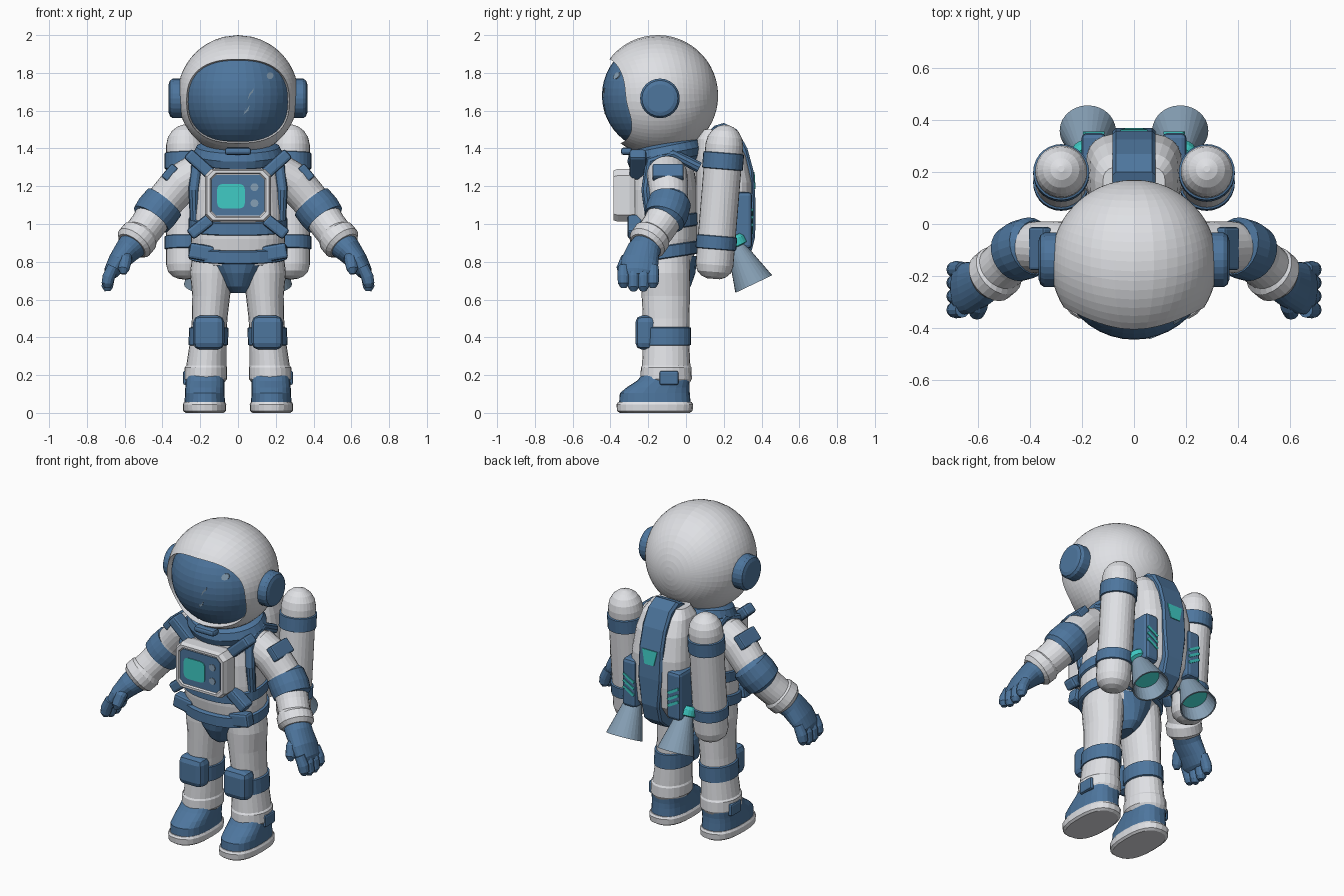
import bpy, bmesh, math
from mathutils import Vector, Matrix

cube = bpy.data.objects.get("Cube")
if cube:
    bpy.data.objects.remove(cube, do_unlink=True)


def material(name, colour):
    m = bpy.data.materials.new(name)
    m.use_nodes = True
    m.diffuse_color = (*colour, 1)
    m.node_tree.nodes["Principled BSDF"].inputs["Base Color"].default_value = (*colour, 1)
    return m


white = material("suit white", (.74, .75, .78))
blue = material("suit blue", (.075, .18, .34))
cyan = material("glow cyan", (.05, .6, .56))
steel = material("steel grey blue", (.24, .35, .46))
parts = []


def finish(name, bm, mat, pair=False):
    """Turn a bmesh into an object; pairs are mirrored across x = 0."""
    bmesh.ops.recalc_face_normals(bm, faces=bm.faces)
    mesh = bpy.data.meshes.new(name)
    bm.to_mesh(mesh)
    bm.free()
    mesh.materials.append(mat)
    obj = bpy.data.objects.new(name, mesh)
    bpy.context.scene.collection.objects.link(obj)
    if pair:
        obj.modifiers.new("mirror", 'MIRROR').use_mirror_merge = False
    parts.append(obj)
    return obj


def loft(name, rings, mat, pair=False):
    """Skin a list of equal rings and cap both ends."""
    bm = bmesh.new()
    rows = [[bm.verts.new(p) for p in ring] for ring in rings]
    n = len(rows[0])
    for a, b in zip(rows, rows[1:]):
        for i in range(n):
            j = (i + 1) % n
            bm.faces.new((a[i], a[j], b[j], b[i]))
    bm.faces.new(rows[0])
    bm.faces.new(rows[-1])
    return finish(name, bm, mat, pair)


def oval(a, b, n=24, power=2):
    """Superellipse outline; power 2 is an ellipse, higher is boxier."""
    out = []
    for i in range(n):
        c, s = math.cos(math.tau * i / n), math.sin(math.tau * i / n)
        out.append((math.copysign(abs(c) ** (2 / power), c) * a,
                    math.copysign(abs(s) ** (2 / power), s) * b))
    return out


def tube(name, points, mat, pair=False, axis=None, n=24, power=2, ref=(0, 1, 0)):
    """Sweep ovals through points (x, y, z, radius along ref, other radius)."""
    pos = [Vector(p[:3]) for p in points]
    rings = []
    for i, p in enumerate(points):
        t = Vector(axis) if axis else pos[min(i + 1, len(pos) - 1)] - pos[max(i - 1, 0)]
        t.normalize()
        u = Vector(ref)
        u = (u - t * u.dot(t)).normalized()
        w = t.cross(u)
        rings.append([pos[i] + u * a + w * b for a, b in oval(p[3], p[-1], n, power)])
    return loft(name, rings, mat, pair)


def box(name, centre, size, mat, pair=False, turn=0, bevel=.015):
    """Bevelled block, turned about y (degrees)."""
    bm = bmesh.new()
    bmesh.ops.create_cube(bm, size=1, matrix=Matrix.Diagonal((*size, 1)))
    if bevel:
        bmesh.ops.bevel(bm, geom=bm.edges[:], offset=bevel, segments=2, profile=.5, affect='EDGES')
    bm.transform(Matrix.Translation(centre) @ Matrix.Rotation(math.radians(turn), 4, 'Y'))
    return finish(name, bm, mat, pair)


def plate(name, outline, y, mat, at=(0, 0), thick=.006):
    """Thin plate facing the front, from an x-z outline."""
    return loft(name, [[(a + at[0], yy, b + at[1]) for a, b in outline]
                       for yy in (y, y + thick)], mat)


# Helmet: a sphere swept from the rim of the face opening to the back
head = Vector((0, -.15, 1.68))
R = .32
rim = [(a, b - .03) for a, b in oval(.272, .222, 56, 2.5)]
rings = []
for scale, radius in ((.95, .285), (.98, .30)):
    rings.append([head + Vector((a * scale, -math.sqrt(radius ** 2 - (a * a + b * b) * scale ** 2), b * scale))
                  for a, b in rim])
steps = 22
for k in range(steps):
    ring = []
    for a, b in rim:
        d = math.hypot(a, b)
        start = math.asin(d / R)
        ang = start + (math.pi - .02 - start) * k / (steps - 1)
        ring.append(head + R * Vector((a / d * math.sin(ang), -math.cos(ang), b / d * math.sin(ang))))
    rings.append(ring)
loft("helmet", rings, white)

# Visor with two glints
bm = bmesh.new()
V = .295
bmesh.ops.create_uvsphere(bm, u_segments=40, v_segments=24, radius=V, matrix=Matrix.Translation(head))
finish("visor", bm, blue)
streak = [(.03, 1.58), (.055, 1.6), (.085, 1.72), (.06, 1.69)]
dot = [(.17 + a, 1.785 + b) for a, b in oval(.018, .018, 12)]
for name, shape in (("visor_streak", streak), ("visor_dot", dot)):
    loft(name, [[(x, head.y - off - math.sqrt(V ** 2 - x * x - (z - head.z) ** 2), z) for x, z in shape]
                for off in (.004, -.003)], steel)
tube("ear_caps", [(.28, -.138, 1.665, .105), (.345, -.138, 1.665, .105),
                  (.36, -.138, 1.665, .095), (.367, -.138, 1.665, .075)], blue, True)

# Collar
lean = (0, -.2, 1)
tube("collar", [(0, -.1, 1.31, .165, .19), (0, -.105, 1.33, .195, .225), (0, -.11, 1.37, .205, .24),
                (0, -.115, 1.41, .19, .22), (0, -.12, 1.43, .15, .18)], blue, axis=lean, n=32)
box("chin_latch", (0, -.315, 1.385), (.14, .06, .04), blue)

# Torso, belt and pelvis
up = (0, 0, 1)
tube("torso", [(0, -.12, .78, .15, .2), (0, -.12, .84, .165, .245), (0, -.12, .92, .178, .25),
               (0, -.12, 1.05, .182, .25), (0, -.12, 1.18, .18, .24), (0, -.12, 1.28, .165, .22),
               (0, -.12, 1.36, .13, .17)], white, axis=up, n=32, power=2.3)
tilted = (0, -.15, 1)
for name, z in (("belt", .85), ("rib_strap", 1.0)):
    tube(name, [(0, -.12, z - .035, .183, .252), (0, -.12, z - .03, .192, .261),
                (0, -.12, z + .03, .192, .261), (0, -.12, z + .035, .183, .252)],
         blue, axis=tilted, n=32, power=2.3)
box("belt_pouches", (.195, -.245, .85), (.13, .07, .085), blue, True, turn=-10)
tube("pelvis", [(0, -.11, .635, .09, .04), (0, -.11, .67, .135, .075), (0, -.115, .74, .165, .125),
                (0, -.12, .83, .178, .2)], blue, axis=up)

# Harness
box("upper_harness_clips", (.2, -.255, 1.315), (.18, .09, .065), blue, True, turn=-42)
box("lower_harness_clips", (.2, -.27, .985), (.14, .08, .065), blue, True, turn=38)
tube("shoulder_straps", [(.23, -.19, 1.02, .025), (.235, -.21, 1.18, .028), (.215, -.19, 1.33, .03),
                         (.21, -.07, 1.37, .03), (.2, .07, 1.3, .03)], blue, True, n=10, ref=(1, 0, 0))


# Chest unit: chamfered frame, recessed panel, screen and dials
def octagon(w, h, c):
    return [(w, c - h), (w, h - c), (w - c, h), (c - w, h), (-w, h - c), (-w, c - h), (c - w, -h), (w - c, -h)]


loft("chest_unit", [[(a * s, y, 1.152 + b * s) for a, b in octagon(.175, .14, .035)]
                    for s, y in ((.95, -.27), (1, -.3), (1, -.36), (.94, -.385), (.84, -.385), (.8, -.375))], white)
plate("chest_panel", octagon(.14, .108, .025), -.379, blue, (0, 1.152))
plate("chest_screen", oval(.074, .066, 24, 5), -.384, cyan, (-.037, 1.147))
for i, z in enumerate((1.195, 1.11)):
    plate("chest_dial_%d" % (i + 1), oval(.021, .021, 14), -.384, steel, (.087, z))

# Arms
tube("arms", [(.17, -.1, 1.25, .1), (.24, -.1, 1.255, .108), (.3, -.095, 1.22, .105), (.37, -.09, 1.14, .1),
              (.43, -.095, 1.065, .1), (.48, -.14, .99, .094), (.53, -.185, .925, .092)], white, True)
tube("elbow_bands", [(.385, -.085, 1.12, .098), (.39, -.085, 1.115, .113), (.43, -.1, 1.065, .116),
                     (.46, -.115, 1.025, .11), (.463, -.118, 1.02, .09)], blue, True)
tube("wrist_cuffs", [(.51, -.17, .95, .09), (.52, -.18, .935, .104), (.55, -.205, .9, .104),
                     (.562, -.215, .885, .085)], white, True)
box("shoulder_patches", (.362, -.095, 1.273), (.045, .165, .09), blue, True, turn=-40, bevel=.01)

# Gloves
tube("palms", [(.55, -.2, .895, .08), (.585, -.225, .86, .088, .07), (.635, -.245, .8, .1, .055),
               (.67, -.255, .745, .095, .042), (.68, -.255, .725, .08, .03)], blue, True)
for i, y in enumerate((-.33, -.278, -.226, -.175)):
    drop = .018 if i in (1, 2) else 0
    tube("finger_%d" % (i + 1), [(.66, y, .775, .03), (.685, y, .72, .033), (.692, y, .685 - drop, .03),
                                 (.69, y, .663 - drop, .016)], blue, True, n=12)
tube("thumbs", [(.59, -.27, .85, .03), (.597, -.315, .81, .035), (.605, -.34, .76, .03),
                (.607, -.345, .735, .014)], blue, True, n=12)

# Legs
tube("legs", [(.125, -.11, .86, .13, .115), (.138, -.11, .74, .132, .116), (.142, -.107, .62, .128, .1),
              (.15, -.105, .5, .123, .094), (.158, -.105, .38, .122, .096), (.168, -.105, .25, .128, .106),
              (.17, -.105, .24, .134, .113), (.172, -.105, .18, .136, .114), (.173, -.105, .16, .125, .1)],
     white, True, axis=up)
tube("knee_bands", [(.158, -.105, .355, .12, .092), (.158, -.105, .36, .132, .105),
                    (.154, -.105, .45, .132, .104), (.154, -.105, .455, .12, .09)], blue, True, axis=up)
box("knee_pads", (.155, -.213, .425), (.165, .11, .18), blue, True, bevel=.035)

# Boots
tube("boots", [(.176, -.165, .045, .19, .107), (.176, -.165, .105, .185, .105), (.175, -.148, .135, .166, .104),
               (.174, -.12, .17, .14, .103), (.173, -.106, .2, .126, .1)], blue, True, axis=up, power=2.5)
tube("soles", [(.177, -.165, 0, .185, .1), (.177, -.165, .01, .2, .113), (.177, -.165, .045, .203, .115),
               (.177, -.165, .058, .195, .108)], white, True, axis=up, power=2.5)
box("ankle_tabs", (.276, -.09, .185), (.03, .1, .075), blue, True, bevel=.01)

# Backpack shell and spine
tube("backpack", [(0, .17, .83, .1, .14), (0, .195, .92, .14, .175), (0, .2, 1.05, .15, .19),
                  (0, .2, 1.22, .15, .185), (0, .185, 1.36, .135, .17), (0, .165, 1.45, .11, .15),
                  (0, .155, 1.5, .07, .12)], white, axis=up, power=3.2)
side = [(.1, 1.46), (.15, 1.52), (.2, 1.535), (.27, 1.5), (.325, 1.4), (.358, 1.28),
        (.369, 1.1), (.366, .93), (.34, .83), (.27, .77), (.16, .77)]
loft("backpack_spine", [[(x * (1 if z > .95 else .75), y - inset, z - inset * (z > 1.4)) for y, z in side]
                        for x, inset in ((-.082, .012), (-.07, 0), (.07, 0), (.082, .012))], blue)
badge = plate("spine_light", [(-.032, -.045), (.032, -.045), (.052, .045), (-.052, .045)], -.003, cyan)
badge.data.transform(Matrix.Translation((0, .363, 1.23)) @ Matrix.Rotation(.065, 4, 'X'))

# Backpack side vents with glowing slanted slats
box("backpack_vents", (.155, .25, 1.02), (.095, .2, .3), blue, True, bevel=.02)
for i in range(3):
    box("vent_slat_%d" % (i + 1), (.155, .351, .975 + .04 * i), (.085, .008, .016), cyan, True, turn=-30, bevel=0)

# Tanks
foot, top = Vector((.28, .145, .71)), Vector((.28, .212, 1.525))


def on_tank(t, r):
    return (*foot.lerp(top, t), r)


tube("tanks", [on_tank(t, r) for t, r in ((0, .035), (.015, .065), (.045, .09), (.09, .1), (.87, .1), (.92, .091),
                                          (.96, .07), (.987, .042), (1, .012))], white, True, n=28)
for name, lo, hi in (("lower_tank_bands", .19, .28), ("upper_tank_bands", .71, .82)):
    tube(name, [on_tank(t, r) for t, r in ((lo, .098), (lo + .005, .108), (hi - .005, .108), (hi, .098))],
         blue, True, n=28)

# Thrusters: open cones with a glow inside and a glowing collar above
aim = Vector((0, .43, -.9)).normalized()
root = Vector((.178, .262, .885))


def on_cone(d, r):
    return (*(root + aim * d), r)


tube("thrusters", [on_cone(d, r) for d, r in ((0, .045), (.02, .052), (.225, .108), (.225, .1), (.1, .066))],
     steel, True, axis=aim, n=28)
tube("thruster_glow", [on_cone(.135, .076), on_cone(.14, .077)], cyan, True, axis=aim)
tube("thruster_collars", [on_cone(-.05, .055), on_cone(-.03, .068), on_cone(.005, .068), on_cone(.01, .05)],
     cyan, True, axis=aim)

# Smooth shading with crisp edges
for obj in bpy.context.view_layer.objects:
    obj.select_set(obj in parts)
bpy.context.view_layer.objects.active = parts[0]
bpy.ops.object.shade_smooth_by_angle(angle=math.radians(38))
